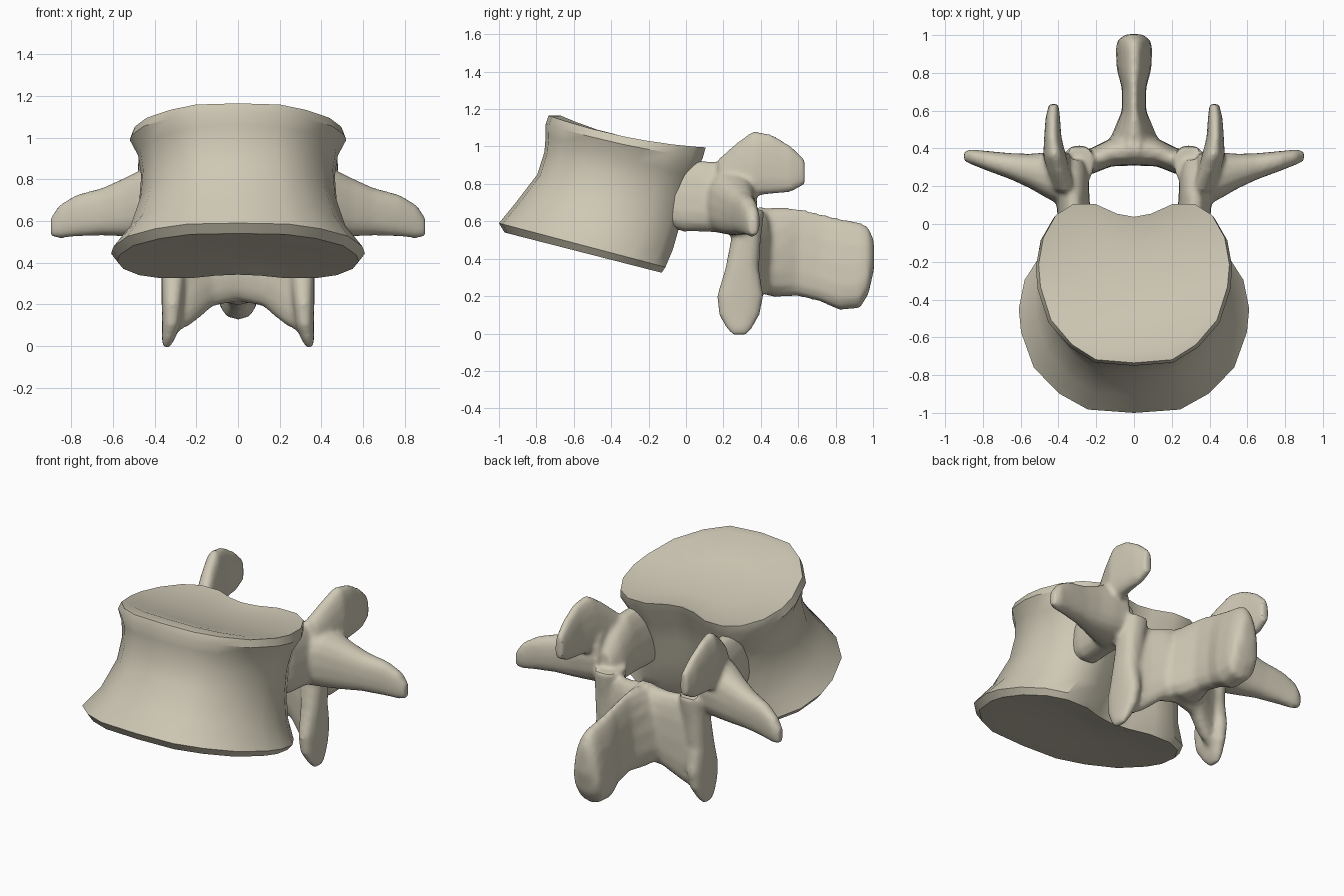
import bpy, bmesh, math
from mathutils import Vector

cube = bpy.data.objects.get("Cube")
if cube:
    bpy.data.objects.remove(cube, do_unlink=True)

bone = bpy.data.materials.new("pale_bone")
bone.use_nodes = True
BONE_COLOUR = (0.62, 0.58, 0.46, 1)
bone.diffuse_color = BONE_COLOUR
shader = bone.node_tree.nodes["Principled BSDF"]
shader.inputs["Base Color"].default_value = BONE_COLOUR
shader.inputs["Roughness"].default_value = 0.8


def bridge(bm, rings):
    """Skin a list of equal-length rings of points, returning the vertex rings."""
    rows = [[bm.verts.new(p) for p in ring] for ring in rings]
    count = len(rows[0])
    for low, high in zip(rows, rows[1:]):
        for i in range(count):
            j = (i + 1) % count
            bm.faces.new((low[i], low[j], high[j], high[i]))
    return rows


def finish(bm, name):
    bmesh.ops.recalc_face_normals(bm, faces=bm.faces)
    mesh = bpy.data.meshes.new(name)
    bm.to_mesh(mesh)
    bm.free()
    mesh.materials.append(bone)
    obj = bpy.data.objects.new(name, mesh)
    bpy.context.collection.objects.link(obj)
    return obj


def smooth(obj, degrees):
    bpy.ops.object.select_all(action="DESELECT")
    obj.select_set(True)
    bpy.context.view_layer.objects.active = obj
    bpy.ops.object.shade_smooth_by_angle(angle=math.radians(degrees))


def tube(bm, axis, stations, side=1, taper=0.0):
    """Loft rounded sections across an axis: centre x, y, z, then two half sizes."""
    a, b = [k for k in range(3) if k != axis]
    rings = []
    for x, y, z, ra, rb in stations:
        ring = []
        for i in range(16):
            t = math.tau * i / 16
            c, s = math.cos(t), math.sin(t)
            p = Vector((x, y, z))
            p[a] += ra * math.copysign(abs(c) ** 0.8, c) * (1 - taper * s)
            p[b] += rb * math.copysign(abs(s) ** 0.8, s)
            p.x *= side
            ring.append(p)
        rings.append(ring)
    rows = bridge(bm, rings)
    bm.faces.new(rows[0])
    bm.faces.new(rows[-1])


# Body: kidney outline (width fraction, depth fraction from the front)
HALF = [(0, 0), (.4, .02), (.65, .115), (.87, .27), (.98, .48), (1, .62),
        (.95, .79), (.82, .93), (.64, 1), (.4, 1), (.18, .94), (0, .92)]
OUTLINE = HALF + [(-u, v) for u, v in reversed(HALF[1:-1])]


def body_ring(half_width, y_front, y_back, z_front, z_back, sag=0):
    return [(u * half_width, y_front + v * (y_back - y_front),
             z_front + v * (z_back - z_front) - 4 * sag * v * (1 - v))
            for u, v in OUTLINE]


# half width, front y, back y, front z, back z, sag: lower dish, wall, upper dish
BODY = [(.26, -.68, -.32, .485, .395), (.48, -.82, -.21, .505, .35),
        (.58, -.97, -.13, .54, .325), (.61, -1, -.11, .59, .355),
        (.525, -.91, -.07, .70, .45), (.475, -.795, -.03, .85, .59),
        (.465, -.757, 0, .97, .72), (.48, -.75, .04, 1.06, .84, .01),
        (.52, -.75, .09, 1.12, .94, .02), (.505, -.735, .105, 1.165, .995, .03),
        (.45, -.67, .05, 1.165, .99, .035), (.25, -.5, -.12, 1.085, .995, .01)]

bm = bmesh.new()
rows = bridge(bm, [body_ring(*r) for r in BODY])
bm.faces.new(rows[0])
bm.faces.new(rows[-1])
smooth(finish(bm, "vertebral_body"), 35)

# Paired parts of the arch behind the body
PEDICLE = [(.28, -.18, .75, .07, .15), (.31, -.02, .745, .085, .20),
           (.32, .08, .735, .085, .19), (.325, .16, .73, .085, .19),
           (.335, .26, .69, .09, .16), (.335, .34, .65, .07, .10)]
UPPER_JOINT = [(.36, .17, .82, .06, .11), (.395, .27, .87, .06, .15),
               (.42, .36, .91, .06, .175), (.43, .46, .905, .045, .16),
               (.43, .56, .88, .038, .125), (.425, .635, .865, .025, .07)]
TRANSVERSE = [(.34, .23, .70, .15, .17), (.45, .255, .69, .125, .165),
              (.55, .28, .665, .092, .14), (.65, .305, .645, .07, .115),
              (.78, .335, .625, .052, .10), (.86, .355, .595, .04, .08),
              (.90, .36, .57, .025, .045)]
LOWER_JOINT = [(.29, .32, .66, .08, .10), (.30, .32, .5, .07, .08),
               (.31, .30, .35, .06, .09), (.315, .29, .2, .052, .125),
               (.32, .285, .1, .045, .11), (.335, .285, .03, .03, .07),
               (.345, .285, -.01, .015, .035)]
LAMINA = [(-.03, .40, .45, .09, .23), (.12, .38, .42, .075, .23),
          (.22, .335, .37, .07, .265), (.30, .315, .35, .06, .29)]
SPINE = [(0, .38, .44, .16, .22), (0, .47, .435, .11, .24),
         (0, .6, .435, .06, .235), (0, .72, .405, .06, .235),
         (0, .82, .37, .085, .245), (0, .93, .365, .09, .23),
         (0, .975, .39, .08, .18), (0, 1.005, .42, .04, .08)]

bm = bmesh.new()
for side in (1, -1):
    tube(bm, 1, PEDICLE, side, taper=0.3)
    tube(bm, 1, UPPER_JOINT, side, taper=0.2)
    tube(bm, 0, TRANSVERSE, side)
    tube(bm, 2, LOWER_JOINT, side)
    tube(bm, 0, LAMINA, side)
tube(bm, 1, SPINE, taper=0.4)
arch = finish(bm, "posterior_arch")

# Fuse the arch parts and soften where they meet
fuse = arch.modifiers.new("fuse", "REMESH")
fuse.mode = "VOXEL"
fuse.voxel_size = 0.014
soften = arch.modifiers.new("soften", "SMOOTH")
soften.factor = 0.5
soften.iterations = 6
bpy.context.view_layer.objects.active = arch
arch.select_set(True)
for modifier in ("fuse", "soften"):
    bpy.ops.object.modifier_apply(modifier=modifier)
smooth(arch, 40)
